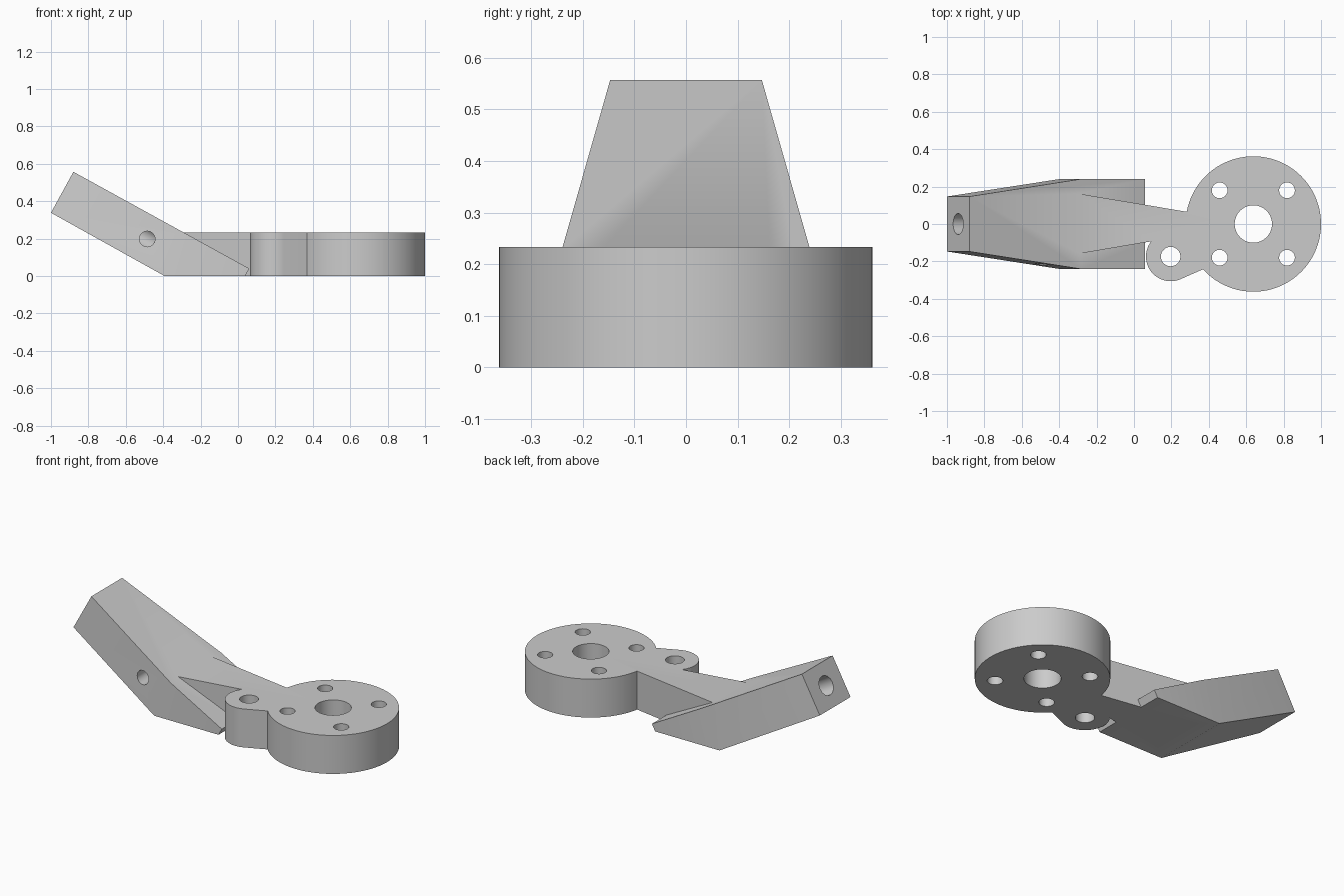
import bpy, bmesh
from math import cos, sin, radians
from mathutils import Vector

if "Cube" in bpy.data.objects:
    bpy.data.objects.remove(bpy.data.objects["Cube"])

GREY = (0.6, 0.6, 0.6, 1)
mat = bpy.data.materials.new("plain grey")
mat.use_nodes = True
mat.diffuse_color = GREY
mat.node_tree.nodes["Principled BSDF"].inputs["Base Color"].default_value = GREY

HEIGHT = 0.233
HUB = Vector((0.638, 0))
LOBE = Vector((0.196, -0.174))


def add_object(name, bm):
    bmesh.ops.recalc_face_normals(bm, faces=bm.faces)
    mesh = bpy.data.meshes.new(name)
    bm.to_mesh(mesh)
    bm.free()
    mesh.materials.append(mat)
    obj = bpy.data.objects.new(name, mesh)
    bpy.context.collection.objects.link(obj)
    return obj


def arc(centre, radius, start, end, steps):
    angles = [radians(start + (end - start) * i / steps) for i in range(steps + 1)]
    return [(centre.x + radius * cos(a), centre.y + radius * sin(a)) for a in angles]


def rod(name, start, end, radius, sides=32):
    """Cylinder between two points, used as a hole cutter."""
    start, end = Vector(start), Vector(end)
    axis = end - start
    bm = bmesh.new()
    bmesh.ops.create_cone(bm, cap_ends=True, segments=sides, radius1=radius,
                          radius2=radius, depth=axis.length)
    obj = add_object(name, bm)
    turn = axis.to_track_quat('Z', 'Y').to_matrix().to_4x4()
    turn.translation = (start + end) / 2
    obj.data.transform(turn)
    obj.hide_render = True
    return obj


def combine(target, other, operation):
    mod = target.modifiers.new(operation.lower(), 'BOOLEAN')
    mod.operation = operation
    mod.solver = 'EXACT'
    mod.object = other
    bpy.context.view_layer.objects.active = target
    bpy.ops.object.modifier_apply(modifier=mod.name)
    bpy.data.objects.remove(other)


# Flat plate: tapering web, small side lobe and round hub in one outline
outline = [(-0.3, 0.163), (-0.3, -0.16)]
outline += arc(LOBE, 0.132, 142, 292, 24)
outline += arc(HUB, 0.362, 222, 529.6, 72)
bm = bmesh.new()
face = bm.faces.new([bm.verts.new((x, y, 0)) for x, y in outline])
top = bmesh.ops.extrude_face_region(bm, geom=[face])
bmesh.ops.translate(bm, vec=(0, 0, HEIGHT),
                    verts=[v for v in top["geom"] if isinstance(v, bmesh.types.BMVert)])
bracket = add_object("bracket", bm)

# Slanted arm: full width at the foot, narrowing towards the raised end
bm = bmesh.new()
sections = [(0.241, [(0.06, 0.04), (0.038, 0), (-0.393, 0), (-0.28, 0.227)]),
            (0.147, [(-1, 0.338), (-0.88, 0.557)])]
for half_width, points in sections:
    for x, z in points:
        for side in (-1, 1):
            bm.verts.new((x, side * half_width, z))
bmesh.ops.convex_hull(bm, input=bm.verts)
bmesh.ops.dissolve_limit(bm, angle_limit=radians(1.5), verts=bm.verts, edges=bm.edges)
combine(bracket, add_object("slanted_arm", bm), 'UNION')

# Upright holes: hub bore, four bolt holes, lobe hole
holes = [(HUB, 0.1), (LOBE, 0.052)]
holes += [(HUB + Vector((sx * 0.18, sy * 0.18)), 0.042) for sx in (-1, 1) for sy in (-1, 1)]
for centre, radius in holes:
    cutter = rod("upright_hole", (*centre, -0.1), (*centre, 0.4), radius)
    combine(bracket, cutter, 'DIFFERENCE')

# Socket running down the arm, met by a small hole in the front side
socket = rod("end_socket", (-1.028, 0, 0.496), (-0.45, 0, 0.178), 0.057, 16)
combine(bracket, socket, 'DIFFERENCE')
side_hole = rod("side_hole", (-0.485, -0.4, 0.198), (-0.485, 0, 0.198), 0.042, 16)
combine(bracket, side_hole, 'DIFFERENCE')

bpy.ops.object.select_all(action='DESELECT')
bracket.select_set(True)
bpy.context.view_layer.objects.active = bracket
bpy.ops.object.shade_smooth_by_angle(angle=radians(30))
